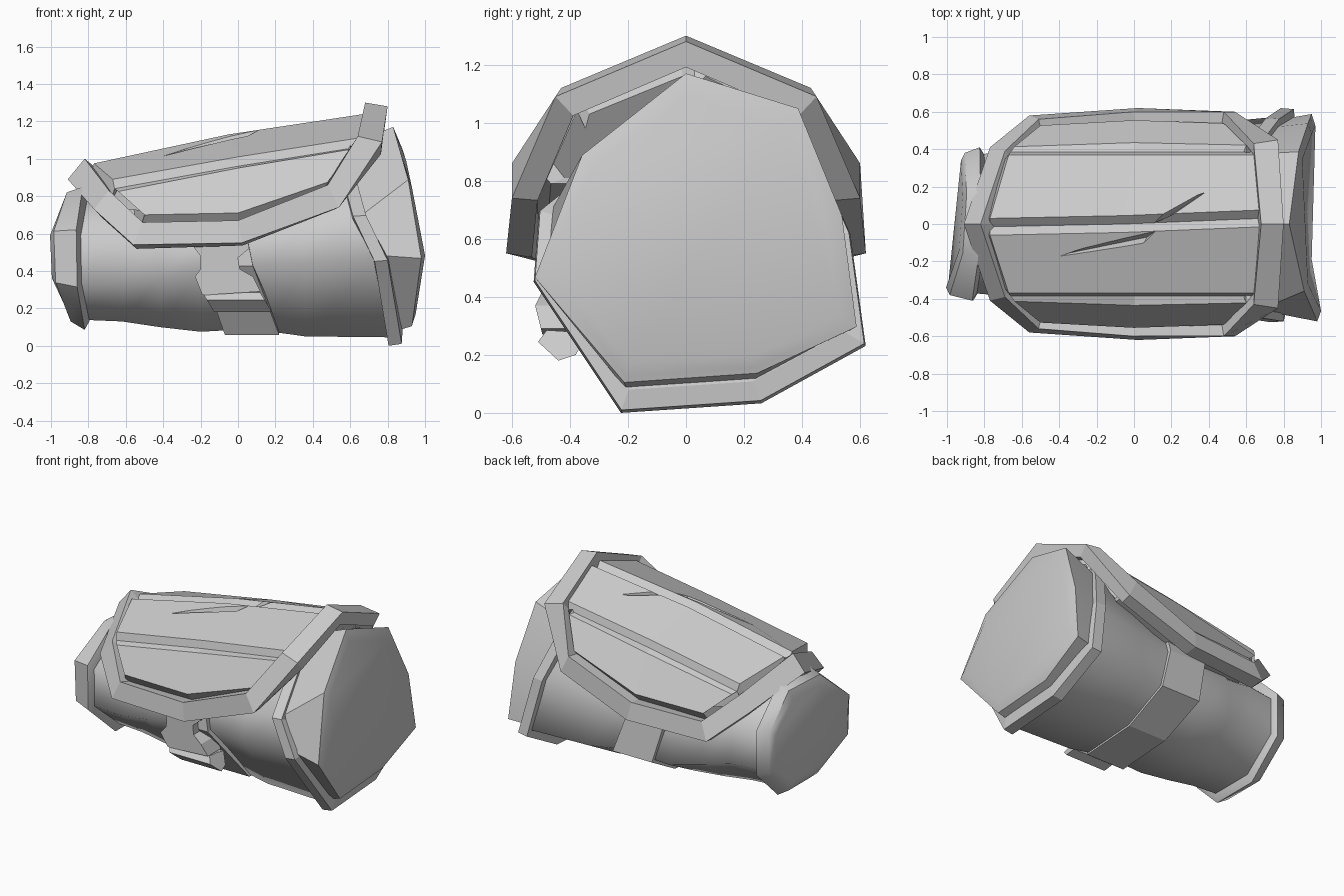
import bpy, bmesh, math
from mathutils import Vector

if "Cube" in bpy.data.objects:
    bpy.data.objects.remove(bpy.data.objects["Cube"])

grey = bpy.data.materials.new("plain_grey")
grey.diffuse_color = (0.6, 0.6, 0.6, 1)
grey.use_nodes = True
grey.node_tree.nodes["Principled BSDF"].inputs["Base Color"].default_value = grey.diffuse_color


def loft(name, rings, loop=False, smooth=0):
    """Skin a list of equal-length closed rings; cap the ends unless looped."""
    bm = bmesh.new()
    vs = [[bm.verts.new(p) for p in r] for r in rings]
    n = len(vs[0])
    pairs = list(zip(vs, vs[1:]))
    if loop:
        pairs.append((vs[-1], vs[0]))
    else:
        bm.faces.new(vs[0][::-1])
        bm.faces.new(vs[-1])
    for a, b in pairs:
        for i in range(n):
            j = (i + 1) % n
            bm.faces.new((a[i], a[j], b[j], b[i]))
    bmesh.ops.recalc_face_normals(bm, faces=bm.faces)
    me = bpy.data.meshes.new(name)
    bm.to_mesh(me)
    bm.free()
    me.materials.append(grey)
    ob = bpy.data.objects.new(name, me)
    bpy.context.collection.objects.link(ob)
    if smooth:
        bpy.ops.object.select_all(action='DESELECT')
        ob.select_set(True)
        bpy.context.view_layer.objects.active = ob
        bpy.ops.object.shade_smooth_by_angle(angle=math.radians(smooth))
    return ob


# Octagon sections (y, z), z from 0 to 1: elbow rim, sleeve, regular wrist
RIM = [(0, 1), (.69, .887), (.96, .54), (1.05, .18),
       (.44, .03), (-.38, 0), (-.93, .34), (-.64, .735)]
ARM = [(0, 1), (.69, .887), (.96, .56), (1.05, .21),
       (.44, .03), (-.38, 0), (-.89, .41), (-.86, .63)]
WRIST = [(-.41, 1), (.41, 1), (1, .7), (1, .3),
         (.41, 0), (-.41, 0), (-1, .3), (-1, .7)]
BLEND = [((a + c) / 2, (b + d) / 2) for (a, b), (c, d) in zip(ARM, WRIST)]
FLAT = [0] * 8
BAND_TILT = [-.30, -.22, -.10, -.02, 0, 0, -.075, -.19]
RIM_TILT = [-.10, -.05, 0, .02, 0, 0, .05, -.02]
WRIST_TILT = [.04, .06, .05, .05, .06, .06, -.02, -.03]


def octagon(shape, x, w, z0, z1, tilt=FLAT):
    return [Vector((x + t, y * w, z0 + z * (z1 - z0))) for (y, z), t in zip(shape, tilt)]


# Forearm sleeve
loft("sleeve", [
    octagon(WRIST, -.86, .37, .14, .78),
    octagon(WRIST, -.62, .39, .13, .80),
    octagon(BLEND, -.42, .42, .10, .84),
    octagon(ARM, -.20, .455, .075, .89),
    octagon(ARM, -.02, .46, .085, .92),
    octagon(ARM, .18, .47, .075, .96),
    octagon(ARM, .36, .51, .05, 1.0),
    octagon(ARM, .83, .55, .045, 1.07, BAND_TILT),
], smooth=75)

# Wrist cuff
back_tilt = [t * .5 for t in WRIST_TILT]
loft("wrist_cuff", [
    octagon(WRIST, -.975, .34, .19, .76, WRIST_TILT),
    octagon(WRIST, -.955, .38, .13, .82, WRIST_TILT),
    octagon(WRIST, -.85, .41, .085, .85, back_tilt),
    octagon(WRIST, -.825, .37, .13, .79, back_tilt),
], smooth=48)

# Slanted band near the elbow
loft("elbow_band", [
    octagon(ARM, .80, .52, .06, 1.03, BAND_TILT),
    octagon(ARM, .805, .59, .0, 1.10, BAND_TILT),
    octagon(ARM, .875, .585, .01, 1.10, BAND_TILT),
    octagon(ARM, .88, .52, .08, 1.03, BAND_TILT),
])

# Flared elbow cuff with bevelled end
loft("elbow_cuff", [
    octagon(ARM, .85, .54, .08, 1.06, BAND_TILT),
    octagon(RIM, .93, .56, .105, 1.17, RIM_TILT),
    octagon(RIM, .935, .545, .125, 1.15, RIM_TILT),
    octagon(RIM, .95, .50, .17, 1.09, RIM_TILT),
], smooth=35)


# Raised frame around the top plate
OUTER = [(.80, 0, 1.28), (.77, -.45, 1.09), (.54, -.60, .74), (.02, -.62, .55),
         (-.56, -.58, .54), (-.77, -.41, .73), (-.91, 0, .89)]
INNER = [(.68, 0, 1.30), (.64, -.43, 1.12), (.48, -.60, .86), (0, -.60, .67),
         (-.51, -.56, .66), (-.69, -.39, .83), (-.82, 0, 1.0)]


def flip(p):
    return (p[0], -p[1], p[2])


def whole(path):
    return [Vector(p) for p in path + [flip(p) for p in path[1:-1]][::-1]]


outer, inner = whole(OUTER), whole(INNER)
sections = []
for k, (o, i) in enumerate(zip(outer, inner)):
    along = outer[(k + 1) % len(outer)] - outer[k - 1]
    d = along.cross(i - o).normalized()
    if d.dot(Vector((0, -o.y, .5 - o.z))) < 0:
        d = -d
    sections.append([o, i, i + d * .09, o + d * .09])
loft("plate_frame", sections, loop=True)

# Top plate: per line, y then (x, z) at wrist, middle and elbow
LINES = [(.48, (-.53, .60), (0, .62), (.50, .79)),
         (.555, (-.50, .70), (0, .71), (.48, .875)),
         (.435, (-.64, .825), (0, .95), (.60, 1.05)),
         (.385, (-.66, .84), (0, .96), (.63, 1.06)),
         (.37, (-.67, .89), (0, 1.01), (.64, 1.11)),
         (.045, (-.77, .975), (-.05, 1.13), (.68, 1.24))]
rings = []
for s, skew, narrow in ((1, -.015, .95), (2, 0, 1), (3, .03, .97)):
    side = [Vector((l[s][0], l[0] * (narrow if l[0] > .4 else 1), l[s][1])) for l in LINES]
    x, _, z = side[-1]
    ring = [Vector(flip(p)) for p in side] + [Vector((x, 0, z - .04))] + side[::-1]
    for p in ring[5:8]:
        p.y += skew
    rings.append(ring)


# Hidden skirts run down into the frame at both ends
def skirt(ring, dx, dz):
    return [p + Vector((dx, -.1 * p.y, -dz)) if abs(p.y) < .4
            else p + Vector((0, -.1 * p.y, .02)) for p in ring]


rings = [skirt(rings[0], -.03, .10)] + rings + [skirt(rings[-1], .03, .08)]
plate = loft("top_plate", rings)

# Two tapered cracks cut into the plate
CRACKS = [([(.02, -.01, 1.2), (.24, .07, 1.2), (.14, .01, 1.08)], (.41, .19, 1.135)),
          ([(.14, -.02, 1.2), (.02, -.16, 1.2), (.07, -.07, 1.08)], (-.42, -.17, 1.0))]
for k, (start, tip) in enumerate(CRACKS):
    tip = Vector(tip)
    end = [tip + (Vector(p) - Vector(start[2])) * .03 for p in start]
    cutter = loft("crack_cutter_%d" % (k + 1), [start, end])
    cutter.hide_render = True
    mod = plate.modifiers.new("crack", 'BOOLEAN')
    mod.operation = 'DIFFERENCE'
    mod.solver = 'EXACT'
    mod.object = cutter

# Strap wrapping under the sleeve, front to back
body = octagon(ARM, 0, .47, .08, .93)
mid = Vector((0, 0, .47))
sections = []
for idx, x0, x1 in [(7, -.20, .04), (6, -.20, .08), (5, -.07, .22),
                    (4, -.07, .22), (3, -.10, .20), (2, -.18, .10), (1, -.15, .05)]:
    p = body[idx]
    out = p + (p - mid).normalized() * .025
    inn = p - (p - mid).normalized() * .04
    sections.append([(x0, out.y, out.z), (x1, out.y, out.z),
                     (x1, inn.y, inn.z), (x0, inn.y, inn.z)])
loft("strap", sections)

# Notched buckle hanging below the frame
BUCKLE = [(-.27, .57), (-.20, .48), (-.20, .41), (-.23, .37), (-.19, .27),
          (.12, .29), (.08, .37), (.01, .41), (0, .47), (.06, .52), (.05, .58)]
loft("buckle", [[(x, -.53 + min(.035, abs(z - .35) * .5), z) for x, z in BUCKLE],
                [(x, -.36, z) for x, z in BUCKLE]])

# Clasp bar beneath the buckle
CLASP = [(-.40, .28), (-.48, .285), (-.51, .245), (-.44, .18), (-.38, .20), (-.34, .27)]
loft("clasp", [[(x + (.25 - z) * .6, y, z) for y, z in CLASP] for x in (-.17, .14)])
